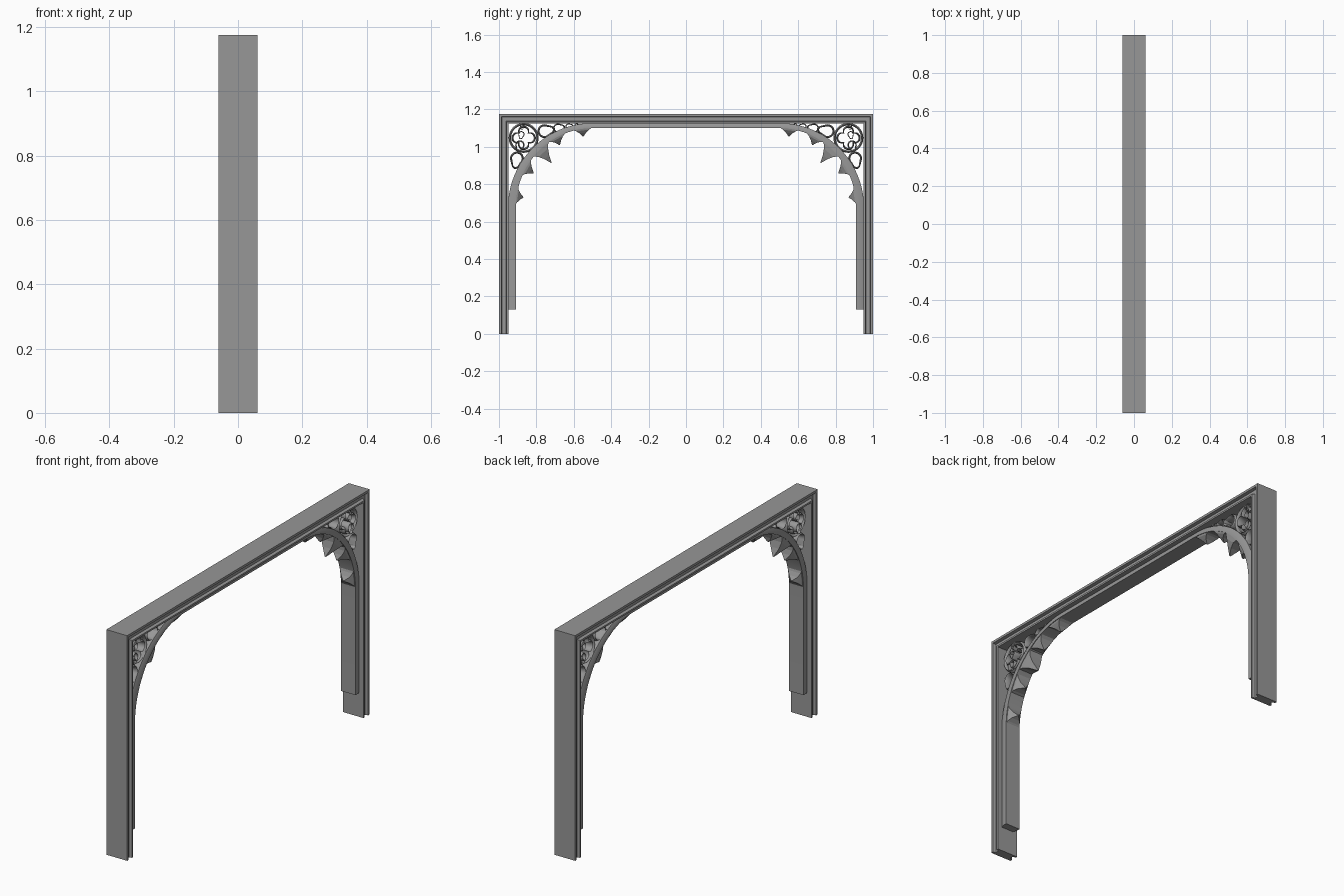
import bpy, bmesh
from math import sin, cos, pi, sqrt, radians, atan2

if "Cube" in bpy.data.objects:
    bpy.data.objects.remove(bpy.data.objects["Cube"], do_unlink=True)

stone = bpy.data.materials.new("grey stone")
stone.use_nodes = True
GREY = (0.31, 0.31, 0.31, 1)
stone.diffuse_color = GREY
stone.node_tree.nodes["Principled BSDF"].inputs["Base Color"].default_value = GREY


def finish(name, bm, smooth=True):
    bmesh.ops.recalc_face_normals(bm, faces=bm.faces)
    mesh = bpy.data.meshes.new(name)
    bm.to_mesh(mesh)
    bm.free()
    mesh.materials.append(stone)
    ob = bpy.data.objects.new(name, mesh)
    bpy.context.collection.objects.link(ob)
    if smooth:
        bpy.ops.object.select_all(action='DESELECT')
        ob.select_set(True)
        bpy.context.view_layer.objects.active = ob
        bpy.ops.object.shade_smooth_by_angle(angle=radians(30))
    return ob


def loft(bm, rings, closed):
    """Skin a list of vertex-position rings; cap the ends when open."""
    vs = [[bm.verts.new(p) for p in r] for r in rings]
    n, m = len(vs), len(vs[0])
    for i in range(n if closed else n - 1):
        a, b = vs[i], vs[(i + 1) % n]
        for j in range(m):
            k = (j + 1) % m
            bm.faces.new((a[j], a[k], b[k], b[j]))
    if not closed:
        bm.faces.new(vs[0])
        bm.faces.new(vs[-1])


def band(bm, outer, inner, section, closed=False):
    """Sweep a section of (t, x) points, t running from outer to inner line."""
    loft(bm, [[(x, o[0] + (i[0] - o[0]) * t, o[1] + (i[1] - o[1]) * t)
               for t, x in section] for o, i in zip(outer, inner)], closed)


def both_sides(half):
    """Complete a half section by mirroring it across x."""
    return half + [(t, -x) for t, x in reversed(half)]


# Outer frame with a groove on each face
W, H, T = 1.0, 1.175, 0.05
bm = bmesh.new()
band(bm, [(-W, 0), (-W, H), (W, H), (W, 0)],
     [(T - W, 0), (T - W, H - T), (W - T, H - T), (W - T, 0)],
     both_sides([(0, .06), (.25, .06), (.32, .045), (.75, .045), (.82, .06), (1, .06)]))
finish("frame", bm, False)

# Arch lining: side strips, quarter curves and flat head in one sweep
CY, CZ, STEPS = -0.5, 0.675, 20


def arch_point(a, ry, rz):
    return (CY + ry * cos(a), CZ + rz * sin(a))


def arch_line(ry, rz):
    left = [(CY - ry, 0.13)]
    left += [arch_point(pi - i * pi / 2 / STEPS, ry, rz) for i in range(STEPS + 1)]
    return left + [(-y, z) for y, z in reversed(left)]


bm = bmesh.new()
band(bm, arch_line(.452, .452), arch_line(.41, .425),
     both_sides([(0, .034), (.55, .042), (1, .042)]))
finish("arch_lining", bm)

# Pointed cusps under the curves
TIPS = [(-.87, .73), (-.815, .86), (-.72, .915), (-.675, 1.01), (-.55, 1.055)]
bm = bmesh.new()
for s in (1, -1):
    for ty, tz in TIPS:
        a = atan2(tz - CZ, ty - CY)
        by, bz = arch_point(a, .416, .43)
        rings = []
        for t, length, width in ((0, .062, .04), (.3, .034, .036), (.6, .017, .024), (1, .002, .003)):
            y, z = by + (ty - by) * t, bz + (tz - bz) * t
            dy, dz = -sin(a) * length, cos(a) * length
            rings.append([(x, s * (y + k * dy), z + k * dz)
                          for x, k in ((-width, -1), (width, -1), (width, 1), (-width, 1))])
        loft(bm, rings, False)
finish("cusps", bm, False)

# Corner tracery
RIB = both_sides([(0, .02), (.5, .03), (1, .02)])


def polar_band(bm, s, y, z, radius, thick, turn=0, n=32):
    """Closed rib around a centre; radius is a function of the angle."""
    angles = [2 * pi * i / n for i in range(n)]

    def line(extra):
        return [(s * (y + (radius(a) + extra) * cos(a + turn)),
                 z + (radius(a) + extra) * sin(a + turn)) for a in angles]
    band(bm, line(0), line(-thick), RIB, True)


def foil(a):
    """Outline of four overlapping circles."""
    phi = (a + pi / 4) % (pi / 2) - pi / 4
    return .034 * cos(phi) + sqrt(.0275 ** 2 - (.034 * sin(phi)) ** 2) + .004


RING = (-.868, 1.048)
bm = bmesh.new()
for s in (1, -1):
    polar_band(bm, s, *RING, lambda a: .08, .013, n=40)
    polar_band(bm, s, *RING, foil, .011, n=48)
finish("quatrefoils", bm)

# Tear-shaped loops shrinking along the head and down the posts
LOOPS = [(-.757, 1.084, .037), (-.685, 1.100, .025), (-.628, 1.108, .017), (-.585, 1.113, .012)]
bm = bmesh.new()
for s in (1, -1):
    for y, z, r in LOOPS:
        def drop(a, r=r):
            return r * (1 + .6 * max(0, cos(a)) ** 8)
        polar_band(bm, s, y, z, drop, .3 * r, turn=radians(12), n=24)
        # Reflect across the corner diagonal for the post side
        polar_band(bm, s, z - 2.0 + .012, y + 2.0 - .305, drop, .3 * r, turn=radians(-102), n=24)
finish("tracery_loops", bm)
